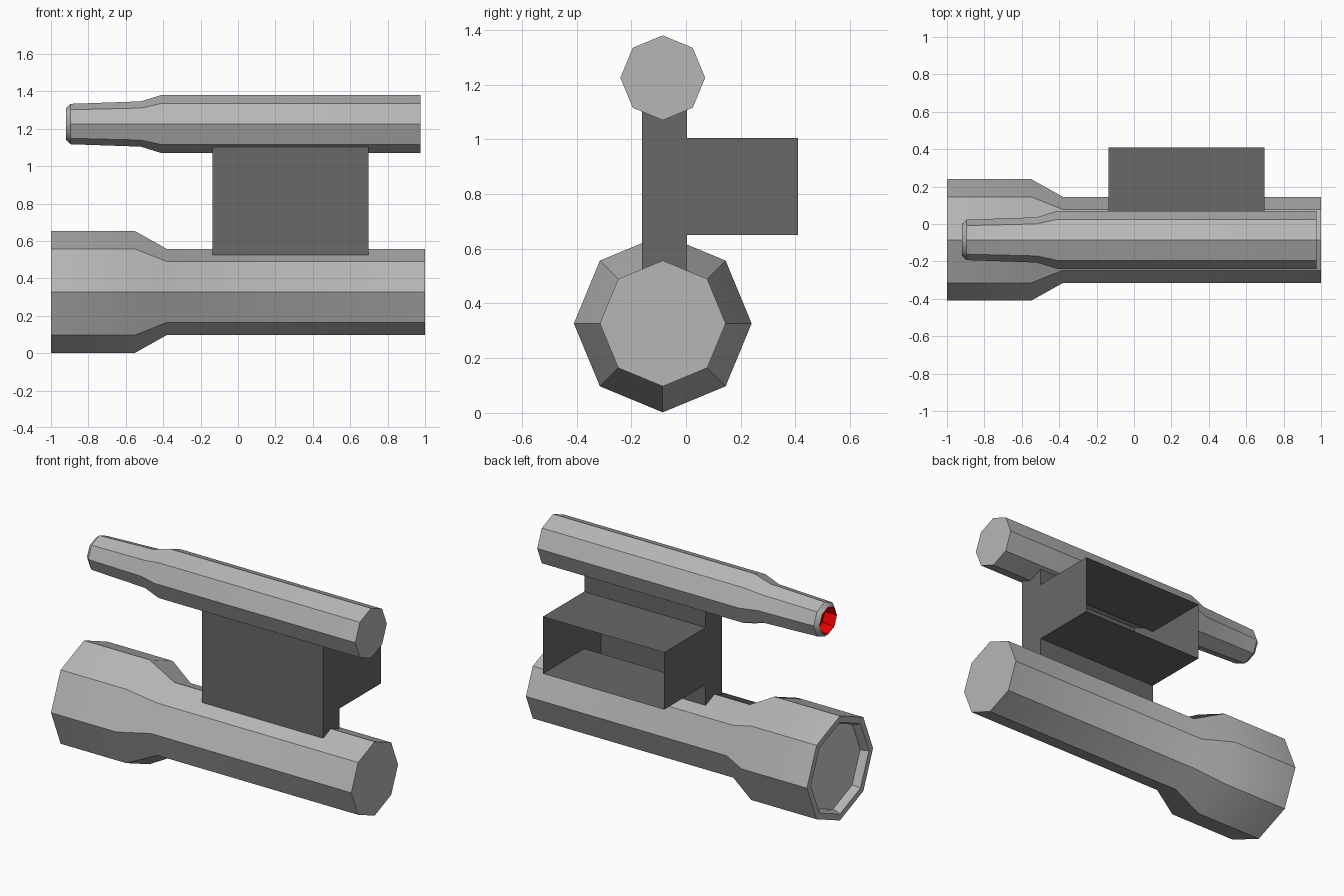
import bpy, bmesh
from math import cos, sin, pi, radians

if "Cube" in bpy.data.objects:
    bpy.data.objects.remove(bpy.data.objects["Cube"])

SIDES = 8
AXIS_Y = -0.085
GREY = (0.47, 0.47, 0.47, 1)
DARK = (0.14, 0.14, 0.14, 1)
LENS = (0.6, 0.6, 0.6, 1)
RED = (0.8, 0.0, 0.0, 1)


def make_object(name, bm, color, smooth=False):
    mesh = bpy.data.meshes.new(name)
    bm.to_mesh(mesh)
    bm.free()
    obj = bpy.data.objects.new(name, mesh)
    bpy.context.collection.objects.link(obj)
    mat = bpy.data.materials.new(name + "_color")
    mat.diffuse_color = color
    mat.use_nodes = True
    mat.node_tree.nodes["Principled BSDF"].inputs["Base Color"].default_value = mat.diffuse_color
    mesh.materials.append(mat)
    if smooth:
        bpy.ops.object.select_all(action='DESELECT')
        obj.select_set(True)
        bpy.context.view_layer.objects.active = obj
        bpy.ops.object.shade_smooth_by_angle(angle=radians(35))
    return obj


def lathe(name, profile, z, color, cap_end=False):
    """Eight-sided tube along x through the (x, radius) profile."""
    bm = bmesh.new()
    rings = []
    for x, r in profile:
        rings.append([bm.verts.new((x, AXIS_Y + r * cos(2 * pi * i / SIDES),
                                    z + r * sin(2 * pi * i / SIDES)))
                      for i in range(SIDES)])
    for a, b in zip(rings, rings[1:]):
        for i in range(SIDES):
            j = (i + 1) % SIDES
            bm.faces.new((a[j], a[i], b[i], b[j]))
    if cap_end:
        bm.faces.new(rings[-1])
    return make_object(name, bm, color, smooth=True)


# Flashlight: inner rim, flared head, straight body
lathe("flashlight", [(-0.95, 0.27), (-0.98, 0.272), (-1.0, 0.285), (-1.0, 0.325),
                     (-0.55, 0.325), (-0.38, 0.23), (1.0, 0.23)],
      0.327, GREY, cap_end=True)

# Lens disc set into the head
bm = bmesh.new()
bm.faces.new([bm.verts.new((-0.95, AXIS_Y + 0.27 * cos(2 * pi * i / SIDES),
                            0.327 - 0.27 * sin(2 * pi * i / SIDES)))
              for i in range(SIDES)])
make_object("lens", bm, LENS)

# Laser tube with stepped nose
lathe("laser_tube", [(-0.92, 0.085), (-0.895, 0.108), (-0.52, 0.121),
                     (-0.41, 0.155), (0.975, 0.155)], 1.225, GREY, cap_end=True)

# Red recess in the nose; normals face into the opening
recess = lathe("laser_emitter", [(-0.92, 0.085), (-0.84, 0.08)], 1.225, RED,
               cap_end=True)
recess.data.flip_normals()

# Mount: hollow T-shaped bracket, open where it clamps on at the back
section = [(-0.16, 0.52), (0.003, 0.52), (0.003, 0.65), (0.41, 0.65),
           (0.41, 1.005), (0.003, 1.005), (0.003, 1.11), (-0.16, 1.11)]
bm = bmesh.new()
cap = bm.faces.new([bm.verts.new((-0.137, y, z)) for y, z in section])
ext = bmesh.ops.extrude_face_region(bm, geom=[cap], use_keep_orig=True)
bmesh.ops.translate(bm, vec=(0.835, 0, 0),
                    verts=[v for v in ext["geom"] if isinstance(v, bmesh.types.BMVert)])
bmesh.ops.recalc_face_normals(bm, faces=bm.faces)
opening = [f for f in bm.faces if all(v.co.y > 0.4 for v in f.verts)]
bmesh.ops.delete(bm, geom=opening, context='FACES_ONLY')
make_object("mount_bracket", bm, DARK)
